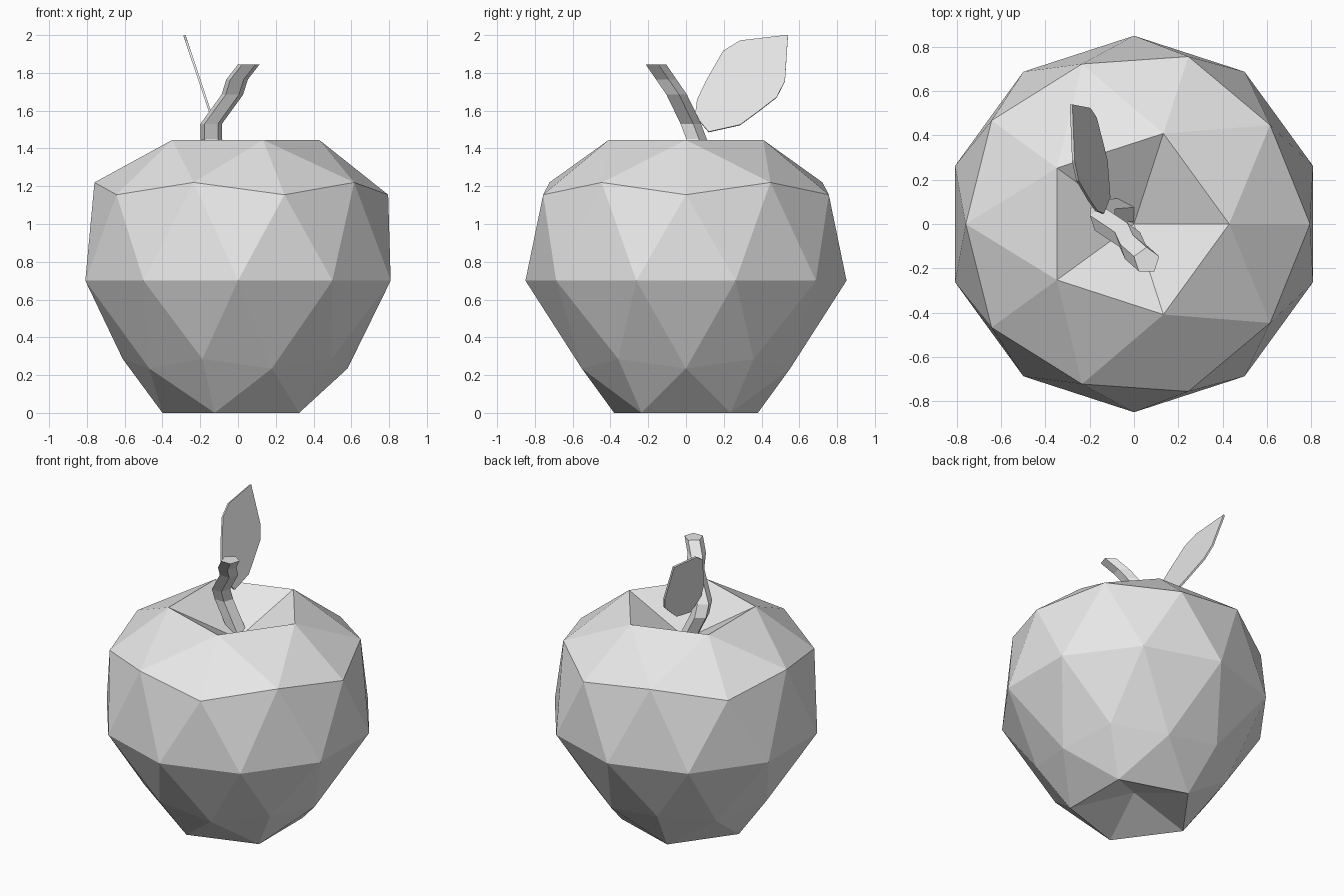
import bpy
import bmesh
from math import cos, sin, atan2, radians
from mathutils import Vector

cube = bpy.data.objects.get("Cube")
if cube:
    bpy.data.objects.remove(cube)

grey = bpy.data.materials.new("light_grey")
grey.use_nodes = True
grey.diffuse_color = (0.8, 0.8, 0.8, 1)
grey.node_tree.nodes["Principled BSDF"].inputs["Base Color"].default_value = (0.8, 0.8, 0.8, 1)


def finish(name, bm):
    bmesh.ops.recalc_face_normals(bm, faces=bm.faces)
    mesh = bpy.data.meshes.new(name)
    bm.to_mesh(mesh)
    bm.free()
    mesh.materials.append(grey)
    obj = bpy.data.objects.new(name, mesh)
    bpy.context.collection.objects.link(obj)
    return obj


# Fruit body: icosphere with each ring of vertices moved to an apple profile
# (unit sphere height, new radius, new height); both poles are dented inwards
PROFILE = [
    (1.0, 0, 1.23), (0.851, 0.43, 1.445), (0.526, 0.76, 1.22),
    (0.447, 0.795, 1.155), (0, 0.85, 0.70), (-0.447, 0.61, 0.285),
    (-0.526, 0.58, 0.235), (-0.851, 0.40, 0), (-1.0, 0, 0.13),
]
bm = bmesh.new()
bmesh.ops.create_icosphere(bm, subdivisions=2, radius=1)
for v in bm.verts:
    _, r, z = min(PROFILE, key=lambda p: abs(p[0] - v.co.z))
    a = atan2(v.co.y, v.co.x)
    v.co = (r * cos(a), r * sin(a), z)
finish("fruit_body", bm)

# Stem: five-sided horizontal rings bridged along a crooked path
PATH = [
    (-0.02, 0.06, 1.20), (-0.142, 0.05, 1.45), (-0.142, 0.02, 1.53),
    (-0.03, -0.055, 1.685), (-0.005, -0.11, 1.765), (0.057, -0.165, 1.845),
]
SIDES = 5
bm = bmesh.new()
rings = []
for p in PATH:
    ring = []
    for i in range(SIDES):
        a = radians(90 + i * 360 / SIDES)
        ring.append(bm.verts.new(Vector(p) + 0.06 * Vector((cos(a), sin(a), 0))))
    rings.append(ring)
for low, high in zip(rings, rings[1:]):
    for i in range(SIDES):
        j = (i + 1) % SIDES
        bm.faces.new((low[i], low[j], high[j], high[i]))
bm.faces.new(rings[0])
bm.faces.new(rings[-1])
finish("stem", bm)

# Leaf: thin outline (y, z) on a plane leaning sideways
OUTLINE = [
    (0.12, 1.487), (0.286, 1.524), (0.376, 1.59), (0.48, 1.67),
    (0.524, 1.755), (0.54, 2.0), (0.286, 1.97), (0.196, 1.915),
    (0.106, 1.757), (0.058, 1.656), (0.048, 1.577), (0.08, 1.534),
]
bm = bmesh.new()
bm.faces.new([bm.verts.new((-0.15 - (z - 1.6) * 0.335, y, z)) for y, z in OUTLINE])
leaf = finish("leaf", bm)
solid = leaf.modifiers.new("thickness", 'SOLIDIFY')
solid.thickness = 0.012
solid.offset = 0
